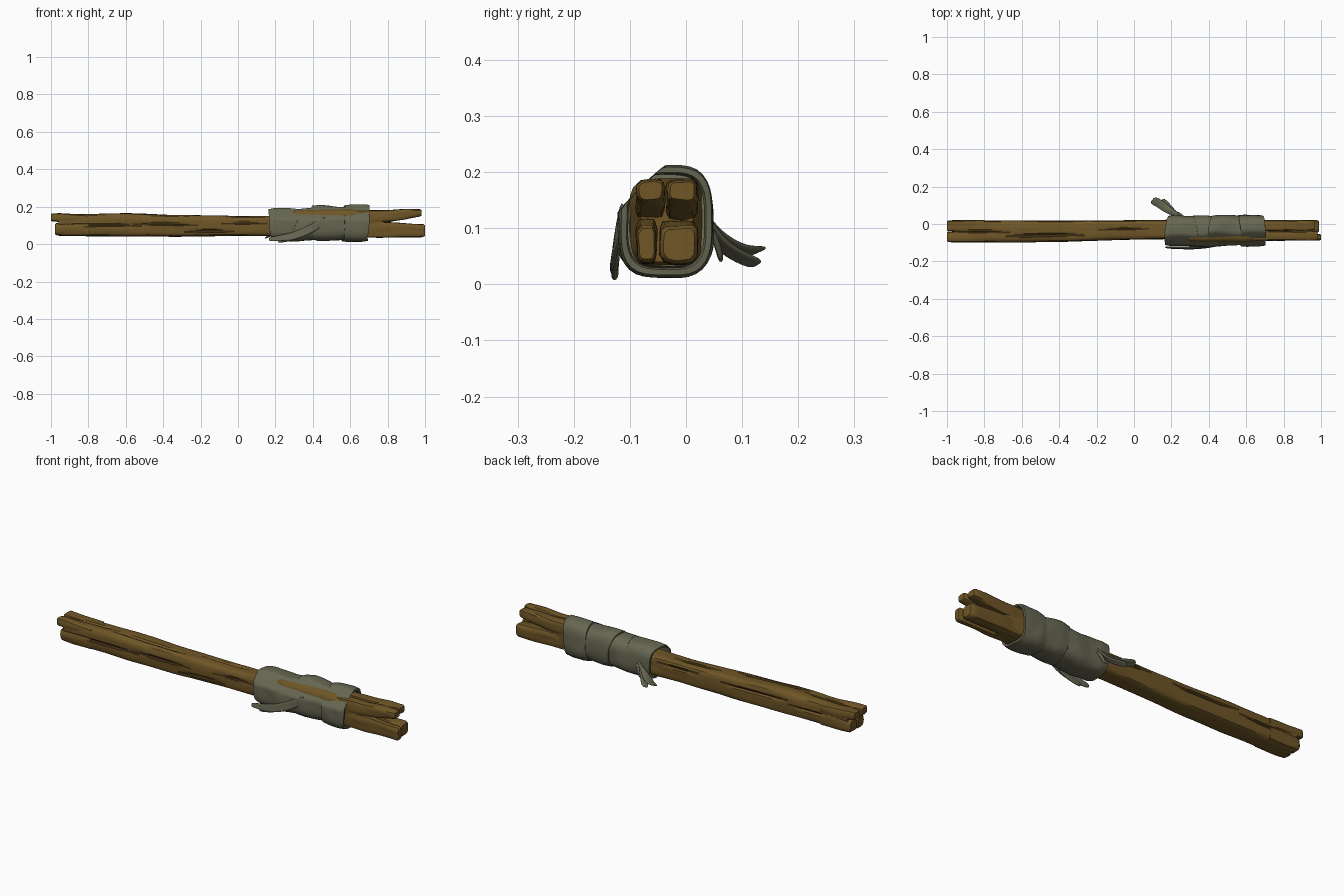
import bpy, bmesh, math
from mathutils import Vector, noise

if "Cube" in bpy.data.objects:
    bpy.data.objects.remove(bpy.data.objects["Cube"])


def material(name, rgb):
    m = bpy.data.materials.new(name)
    m.use_nodes = True
    m.diffuse_color = (*rgb, 1)
    bsdf = m.node_tree.nodes["Principled BSDF"]
    bsdf.inputs["Base Color"].default_value = (*rgb, 1)
    bsdf.inputs["Roughness"].default_value = 0.9
    return m


WOOD = material("brown wood", (0.16, 0.093, 0.02))
CRACK = material("dark crack", (0.045, 0.025, 0.006))
CLOTH = material("grey green cloth", (0.135, 0.135, 0.085))


def finish(name, bm, mats, angle=40):
    bmesh.ops.recalc_face_normals(bm, faces=bm.faces)
    mesh = bpy.data.meshes.new(name)
    bm.to_mesh(mesh)
    bm.free()
    for m in mats:
        mesh.materials.append(m)
    ob = bpy.data.objects.new(name, mesh)
    bpy.context.collection.objects.link(ob)
    bpy.ops.object.select_all(action='DESELECT')
    ob.select_set(True)
    bpy.context.view_layer.objects.active = ob
    bpy.ops.object.shade_smooth_by_angle(angle=math.radians(angle))
    return ob


def box_at(table, x):
    """Blend (x, y0, y1, z0, z1) stations at a given x."""
    for a, b in zip(table, table[1:]):
        if x <= b[0]:
            t = max(0, (x - a[0]) / (b[0] - a[0]))
            return [p + (q - p) * t for p, q in zip(a[1:], b[1:])]
    return table[-1][1:]


def ring(box, n, power):
    """Rounded box outline, as (y, z) pairs evenly spread by angle."""
    y0, y1, z0, z1 = box
    a, b = (y1 - y0) / 2, (z1 - z0) / 2
    pts = []
    for i in range(n):
        c, s = math.cos(math.tau * i / n), math.sin(math.tau * i / n)
        r = (abs(c / a) ** power + abs(s / b) ** power) ** (-1 / power)
        pts.append(((y0 + y1) / 2 + r * c, (z0 + z1) / 2 + r * s))
    return pts


def bridge(bm, rings, caps=True, closed=False):
    n = len(rings[0])
    pairs = list(zip(rings, rings[1:]))
    if closed:
        pairs.append((rings[-1], rings[0]))
    faces = {}
    for k, (r, q) in enumerate(pairs):
        for i in range(n):
            j = (i + 1) % n
            faces[k, i] = bm.faces.new((r[i], r[j], q[j], q[i]))
    if caps:
        bm.faces.new(rings[0])
        bm.faces.new(rings[-1])
    return faces


# Main shaft, with long cracks pressed into its sides
shaft = [(-0.96, -0.095, 0.018, 0.045, 0.158), (-0.6, -0.1, 0.018, 0.041, 0.164),
         (-0.3, -0.092, 0.018, 0.04, 0.155), (0, -0.083, 0.02, 0.045, 0.15),
         (0.2, -0.08, 0.022, 0.042, 0.152), (0.3, -0.095, 0.03, 0.035, 0.18),
         (0.6, -0.1, 0.033, 0.03, 0.19), (0.67, -0.09, 0.022, 0.036, 0.18),
         (0.78, -0.08, 0.012, 0.04, 0.165)]
# (ring index, first x, last x)
cracks = [(20, -1, -0.5), (19, -0.58, -0.2), (18, -0.1, 0.17), (10, -1, -0.66), (12, -0.7, -0.25),
          (9, -0.2, 0.1), (0, -1, -0.6), (2, -0.62, -0.2), (3, -0.1, 0.16), (23, -0.3, 0.0)]
N, STEPS = 40, 70
bm = bmesh.new()
rings, deep = [], set()
for k in range(STEPS + 1):
    x = -0.96 + 1.74 * k / STEPS
    box = box_at(shaft, x)
    cy, cz = (box[0] + box[1]) / 2, (box[2] + box[3]) / 2
    row = []
    for i, (y, z) in enumerate(ring(box, N, 5)):
        f = 1 + 0.05 * noise.noise(Vector((x * 5, y * 25, z * 25)))
        for idx, x0, x1 in cracks:
            if idx == i and x0 < x < x1:
                f -= 0.13 * min(1, (x - x0) * 8, (x1 - x) * 8)
                deep.add((k, i))
        row.append(bm.verts.new((x, cy + (y - cy) * f, cz + (z - cz) * f)))
    rings.append(row)
for (k, i), face in bridge(bm, rings).items():
    if (k, i) in deep and (k + 1, i) in deep:
        face.material_index = 1
finish("wooden_shaft", bm, [WOOD, CRACK], 30)


# Split ends: rounded prongs at both tips
def prong(name, table, n=20):
    bm = bmesh.new()
    rows = []
    xa, xb = table[0][0], table[-1][0]
    for k in range(13):
        x = xa + (xb - xa) * k / 12
        box = box_at(table, x) if xb > xa else box_at(table[::-1], x)
        rows.append([bm.verts.new((x, y + 0.004 * noise.noise(Vector((x * 9, y * 30, z * 30))),
                                   z + 0.004 * noise.noise(Vector((x * 9, z * 30, y * 30 + 7)))))
                     for y, z in ring(box, n, 5)])
    # chamfered tip
    mid = sum((v.co for v in rows[-1]), Vector()) / n
    step = 0.008 if xb > xa else -0.008
    rows.append([bm.verts.new(mid + (v.co - mid) * 0.82 + Vector((step, 0, 0))) for v in rows[-1]])
    bridge(bm, rows)
    finish(name, bm, [WOOD])


for side, ya, yb, yc, yd in (("front", -0.088, -0.038, -0.086, -0.039), ("back", -0.036, 0.021, -0.033, 0.02)):
    tip = 0.972 if side == "front" else 0.96
    prong("upper_fork_" + side, [(0.6, ya, yb, 0.112, 0.18), (0.8, ya, yb, 0.118, 0.181),
                                 (0.9, ya, yb, 0.133, 0.187), (tip, yc, yd, 0.148, 0.186)])
    shift = -0.014 if side == "front" else -0.012
    prong("lower_fork_" + side, [(0.6, ya, yb + shift, 0.036, 0.116), (0.8, ya + (shift if side == "back" else 0),
                                 yb + (shift if side == "front" else 0), 0.036, 0.115),
                                 (tip + 0.02, yc + (shift if side == "back" else 0),
                                  yd + (shift if side == "front" else 0), 0.038, 0.106)])
    la, lb = (-0.097, -0.043) if side == "front" else (-0.039, 0.02)
    prong("upper_butt_" + side, [(-0.8, la, lb, 0.112, 0.158), (-0.992, la, lb, 0.122, 0.163)])
    prong("lower_butt_" + side, [(-0.8, la, lb, 0.046, 0.114), (-0.97, la, lb, 0.048, 0.113)])


# Cloth wrapping: overlapping hollow bands with slanted, creased edges
def band(name, table, slant_z, slant_y, wall=0.014, n=48):
    bm = bmesh.new()
    outer, inner = [], []
    xa, xb = table[0][0], table[-1][0]
    for k in range(17):
        x = xa + (xb - xa) * k / 16
        box = box_at(table, x)
        thin = wall if 0 < k < 16 else wall * 0.7
        small = [box[0] + thin, box[1] - thin, box[2] + thin, box[3] - thin]
        for rows, b in ((outer, box), (inner, small)):
            row = []
            for y, z in ring(b, n, 3.1):
                # cut back the upper front corner
                cut = max(0, (z - 0.12) - (y + 0.035) - 0.095) * 0.45
                y, z = y + cut, z - cut
                sx = x + slant_z * (z - 0.11) + slant_y * (y + 0.035)
                w = noise.noise(Vector((sx * 14 + z * 9, y * 11, z * 11))) * 0.006
                row.append(bm.verts.new((sx + w, y + w * 0.7, z + w * 0.5)))
            rows.append(row)
    bridge(bm, outer + inner[::-1], caps=False, closed=True)
    finish(name, bm, [CLOTH], 50)


band("wrap_left", [(0.175, -0.112, 0.042, 0.022, 0.188), (0.21, -0.118, 0.046, 0.014, 0.194),
                   (0.3, -0.116, 0.042, 0.016, 0.19), (0.44, -0.108, 0.036, 0.026, 0.186)], -0.1, 0.1)
band("wrap_under", [(0.3, -0.12, 0.042, 0.014, 0.19), (0.38, -0.124, 0.046, 0.016, 0.196),
                    (0.46, -0.114, 0.04, 0.024, 0.19)], 0.5, -0.15)
band("wrap_middle", [(0.41, -0.12, 0.046, 0.02, 0.205), (0.45, -0.122, 0.049, 0.017, 0.21),
                     (0.53, -0.115, 0.045, 0.022, 0.2), (0.62, -0.11, 0.04, 0.03, 0.195)], -0.15, 0.2)
band("wrap_right", [(0.565, -0.118, 0.046, 0.016, 0.207), (0.6, -0.122, 0.05, 0.01, 0.212),
                    (0.66, -0.12, 0.049, 0.01, 0.213), (0.695, -0.116, 0.047, 0.015, 0.208)], 0.06, -0.08)


# Loose cloth tails
def tail(name, path, thickness=0.011):
    """Ribbon through (centre, half width vector) stations."""
    bm = bmesh.new()
    rows = []
    for c, w in path:
        c, w = Vector(c), Vector(w)
        bulge = w.orthogonal().normalized() * 0.004
        rows.append([bm.verts.new(p) for p in (c - w, c + bulge, c + w)])
    for r, q in zip(rows, rows[1:]):
        for i in (0, 1):
            bm.faces.new((r[i], r[i + 1], q[i + 1], q[i]))
    ob = finish(name, bm, [CLOTH], 60)
    solid = ob.modifiers.new("thickness", 'SOLIDIFY')
    solid.thickness = thickness
    solid.offset = 0
    sub = ob.modifiers.new("soft", 'SUBSURF')
    sub.levels = sub.render_levels = 2


tail("back_tail_long", [((0.25, 0.038, 0.11), (0.02, 0, 0.02)), ((0.21, 0.054, 0.085), (0.02, 0.004, 0.014)),
                        ((0.175, 0.08, 0.066), (0.02, 0.014, 0.006)), ((0.14, 0.107, 0.058), (0.018, 0.016, 0.006)),
                        ((0.095, 0.132, 0.058), (0.016, 0.02, 0.009))])
tail("back_tail_short", [((0.24, 0.04, 0.105), (0.02, 0, 0.016)), ((0.215, 0.057, 0.075), (0.017, 0.006, 0.01)),
                         ((0.19, 0.085, 0.052), (0.014, 0.01, 0.006)), ((0.15, 0.13, 0.034), (0.013, 0.012, 0.008))])
tail("back_tail_stub", [((0.25, 0.042, 0.1), (0.018, 0, 0.004)), ((0.235, 0.055, 0.07), (0.015, 0, 0.004)),
                        ((0.225, 0.062, 0.038), (0.011, 0, 0.003))])
tail("front_tail", [((0.46, -0.113, 0.125), (0.012, 0, 0.035)), ((0.4, -0.124, 0.085), (0.014, 0.004, 0.032)),
                    ((0.32, -0.13, 0.05), (0.008, 0.004, 0.026)), ((0.25, -0.129, 0.034), (0.003, 0.003, 0.018)),
                    ((0.16, -0.126, 0.026), (0, 0.003, 0.012))])
tail("front_tail_tip", [((0.36, -0.122, 0.06), (0.008, 0, 0.02)), ((0.29, -0.13, 0.03), (0.006, 0.002, 0.014)),
                        ((0.21, -0.126, 0.013), (0.002, 0.004, 0.009))])
